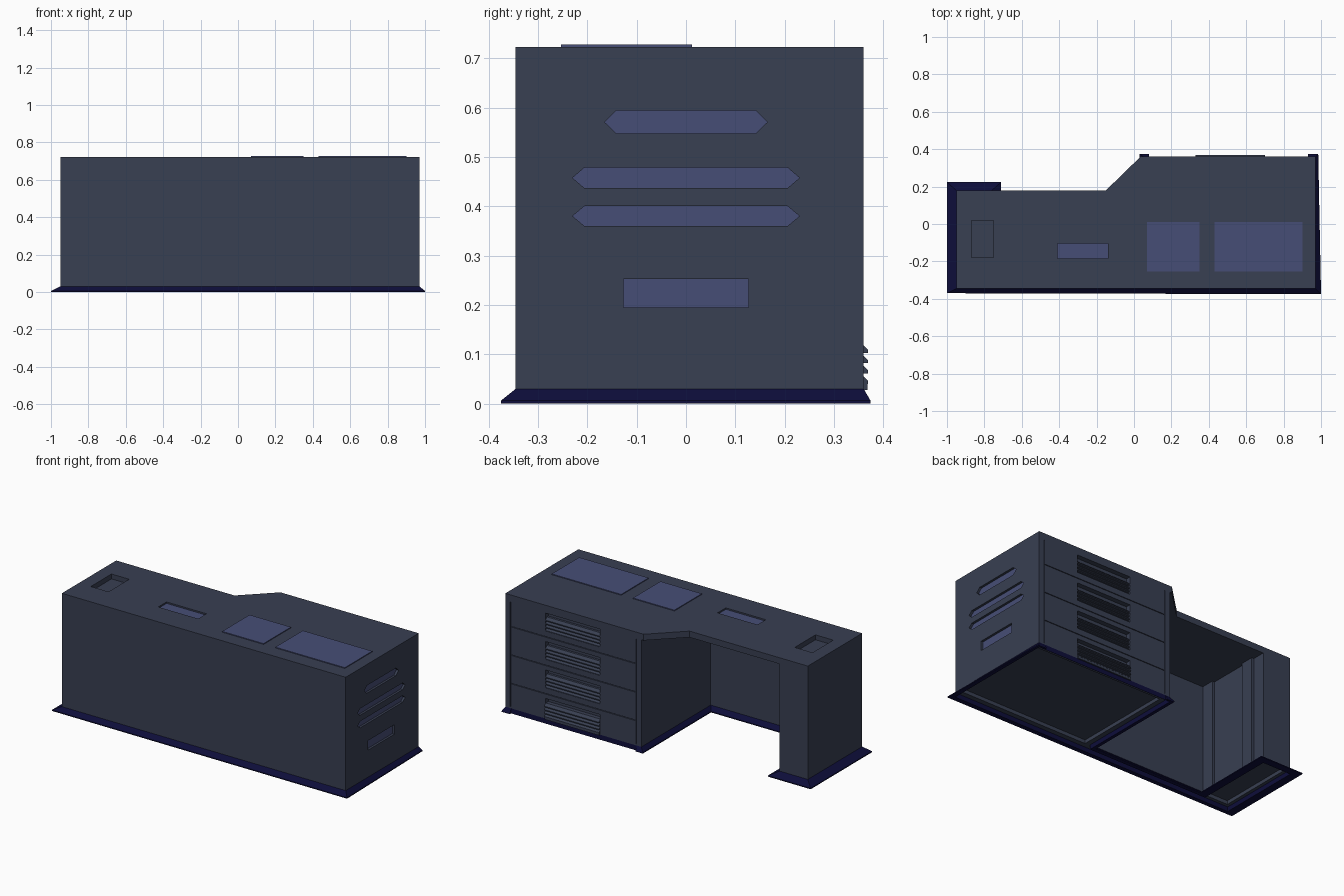
import bpy
import bmesh

if "Cube" in bpy.data.objects:
    bpy.data.objects.remove(bpy.data.objects["Cube"], do_unlink=True)


def material(name, rgb):
    m = bpy.data.materials.new(name)
    m.use_nodes = True
    m.diffuse_color = (*rgb, 1)
    m.node_tree.nodes["Principled BSDF"].inputs["Base Color"].default_value = (*rgb, 1)
    return m


slate = material("slate grey", (0.04, 0.05, 0.085))
blue = material("dusty blue", (0.062, 0.076, 0.18))
navy = material("dark navy", (0.004, 0.004, 0.042))


def prism(name, points, low, high, mat, axis="z"):
    """Extrude an outline along an axis; points are the two other coordinates in order."""
    place = {"x": lambda a, b, c: (c, a, b),
             "y": lambda a, b, c: (a, c, b),
             "z": lambda a, b, c: (a, b, c)}[axis]
    bm = bmesh.new()
    bottom = [bm.verts.new(place(a, b, low)) for a, b in points]
    top = [bm.verts.new(place(a, b, high)) for a, b in points]
    bm.faces.new(bottom)
    bm.faces.new(top)
    for i in range(len(points)):
        j = (i + 1) % len(points)
        bm.faces.new((bottom[i], bottom[j], top[j], top[i]))
    bmesh.ops.recalc_face_normals(bm, faces=bm.faces)
    mesh = bpy.data.meshes.new(name)
    bm.to_mesh(mesh)
    bm.free()
    mesh.materials.append(mat)
    obj = bpy.data.objects.new(name, mesh)
    bpy.context.collection.objects.link(obj)
    return obj


def box(name, x, y, z, mat=slate):
    outline = [(x[0], y[0]), (x[1], y[0]), (x[1], y[1]), (x[0], y[1])]
    return prism(name, outline, z[0], z[1], mat)


def carve(target, cutters):
    """Cut recesses, then bake the result and drop the cutters."""
    for c in cutters:
        c.hide_render = True
        mod = target.modifiers.new("recess", "BOOLEAN")
        mod.operation = "DIFFERENCE"
        mod.solver = "EXACT"
        mod.object = c
    graph = bpy.context.evaluated_depsgraph_get()
    baked = bpy.data.meshes.new_from_object(target.evaluated_get(graph))
    target.modifiers.clear()
    target.data = baked
    for c in cutters:
        bpy.data.objects.remove(c, do_unlink=True)


# Main dimensions
LEFT, RIGHT, FRONT = -0.95, 0.97, -0.345
BACK, LEG_BACK = 0.36, 0.18
CAB, LEG = 0.05, -0.76
KNEE = -0.31
BASE, UNDER, TOP = 0.028, 0.685, 0.723

# Desk top with angled return
desk_top = prism("desk_top", [(LEFT, FRONT), (RIGHT, FRONT), (RIGHT, BACK), (0.035, BACK),
                              (-0.15, LEG_BACK), (LEFT, LEG_BACK)], UNDER, TOP, slate)
tray_x, tray_y = (-0.41, -0.14), (-0.185, -0.105)
carve(desk_top, [box("cut", (-0.87, -0.75), (-0.18, 0.02), (0.693, 0.8)),
                 box("cut", tray_x, tray_y, (0.712, 0.8))])
box("pen_tray", tray_x, tray_y, (0.710, 0.714), blue)
for name, span in (("small_desk_pad", (0.07, 0.35)), ("large_desk_pad", (0.43, 0.90))):
    box(name, span, (-0.253, 0.012), (TOP - 0.002, 0.728), blue)

# Front panel and side leg
box("front_panel", (LEG, CAB), (FRONT, KNEE), (BASE, UNDER))
leg = box("side_leg", (LEFT, LEG), (FRONT, LEG_BACK), (BASE, UNDER))
carve(leg, [box("cut", (LEFT + 0.02, LEG - 0.02), (FRONT + 0.02, LEG_BACK - 0.02), (0, 0.05))])
for y in (-0.27, 0.06):
    box("leg_rib", (LEG, LEG + 0.015), (y - 0.04, y + 0.04), (BASE, UNDER))

# Drawer cabinet with side vents, drawer seams and pull recesses
cabinet = box("drawer_cabinet", (CAB, RIGHT), (FRONT, BACK), (BASE, UNDER))
cutters = [box("cut", (CAB + 0.03, RIGHT - 0.03), (FRONT + 0.03, BACK - 0.05), (0, 0.05))]
VENT_DEPTH = 0.015
for half, low, high in ((0.165, 0.547, 0.594), (0.23, 0.437, 0.478), (0.23, 0.36, 0.40)):
    mid, tip = (low + high) / 2, half - 0.024
    slot = [(-half, mid), (-tip, low), (tip, low), (half, mid), (tip, high), (-tip, high)]
    cutters.append(prism("cut", slot, RIGHT - VENT_DEPTH, RIGHT + 0.1, slate, "x"))
    prism("side_vent", slot, RIGHT - VENT_DEPTH - 0.003, RIGHT - VENT_DEPTH + 0.001, blue, "x")
label_y, label_z = (-0.127, 0.127), (0.195, 0.253)
cutters.append(box("cut", (RIGHT - VENT_DEPTH, RIGHT + 0.1), label_y, label_z))
box("side_plate", (RIGHT - VENT_DEPTH - 0.003, RIGHT - VENT_DEPTH + 0.001), label_y, label_z, blue)

PULL = (0.33, 0.70)
pull_tops = [0.675 - 0.174 * i for i in range(4)]
for seam in (0.53, 0.356, 0.182):
    cutters.append(box("cut", (0.085, 0.935), (BACK - 0.008, BACK + 0.1), (seam - 0.002, seam + 0.002)))
for x in (0.085, 0.935):
    cutters.append(box("cut", (x - 0.002, x + 0.002), (BACK - 0.008, BACK + 0.1), (0.04, 0.68)))
for top in pull_tops:
    cutters.append(box("cut", PULL, (BACK - 0.03, BACK + 0.1), (top - 0.11, top)))
carve(cabinet, cutters)

# Slanted slats inside every drawer pull; the lowest row stands proud
for row, top in enumerate(pull_tops):
    face = BACK + 0.009 if row == 3 else BACK - 0.002
    for n in range(4):
        z = top - 0.03 - 0.021 * n
        wedge = [(BACK - 0.03, z), (face - 0.014, z), (face, z - 0.014),
                 (face, z - 0.02), (BACK - 0.03, z - 0.02)]
        prism("drawer_pull_slat", wedge, PULL[0], PULL[1], slate, "x")
box("lowest_drawer_lip", PULL, (BACK - 0.005, BACK + 0.008), (BASE, 0.045))

# Flared plinth following the footprint, interrupted at the drawers
inner = [(LEFT, FRONT), (RIGHT, FRONT), (RIGHT, BACK), (0.93, BACK), (0.93, BACK),
         (0.08, BACK), (0.08, BACK), (CAB, BACK), (CAB, KNEE), (LEG, KNEE),
         (LEG, LEG_BACK), (LEFT, LEG_BACK)]
outer = [(-1, -0.37), (1, -0.375), (0.985, 0.374), (0.93, 0.374), (0.93, 0.361),
         (0.08, 0.361), (0.08, 0.374), (0.03, 0.374), (0.03, -0.285), (-0.71, -0.285),
         (-0.71, 0.224), (-1, 0.224)]
bm = bmesh.new()
loops = [[bm.verts.new((x, y, z)) for x, y in ring]
         for ring, z in ((inner, BASE + 0.002), (outer, 0.006), (outer, 0), (inner, 0))]
for k, ring in enumerate(loops):
    other = loops[(k + 1) % len(loops)]
    for i in range(len(ring)):
        j = (i + 1) % len(ring)
        bm.faces.new((ring[i], ring[j], other[j], other[i]))
bmesh.ops.remove_doubles(bm, verts=bm.verts, dist=0.0001)
bmesh.ops.recalc_face_normals(bm, faces=bm.faces)
mesh = bpy.data.meshes.new("plinth")
bm.to_mesh(mesh)
bm.free()
mesh.materials.append(navy)
bpy.context.collection.objects.link(bpy.data.objects.new("plinth", mesh))
